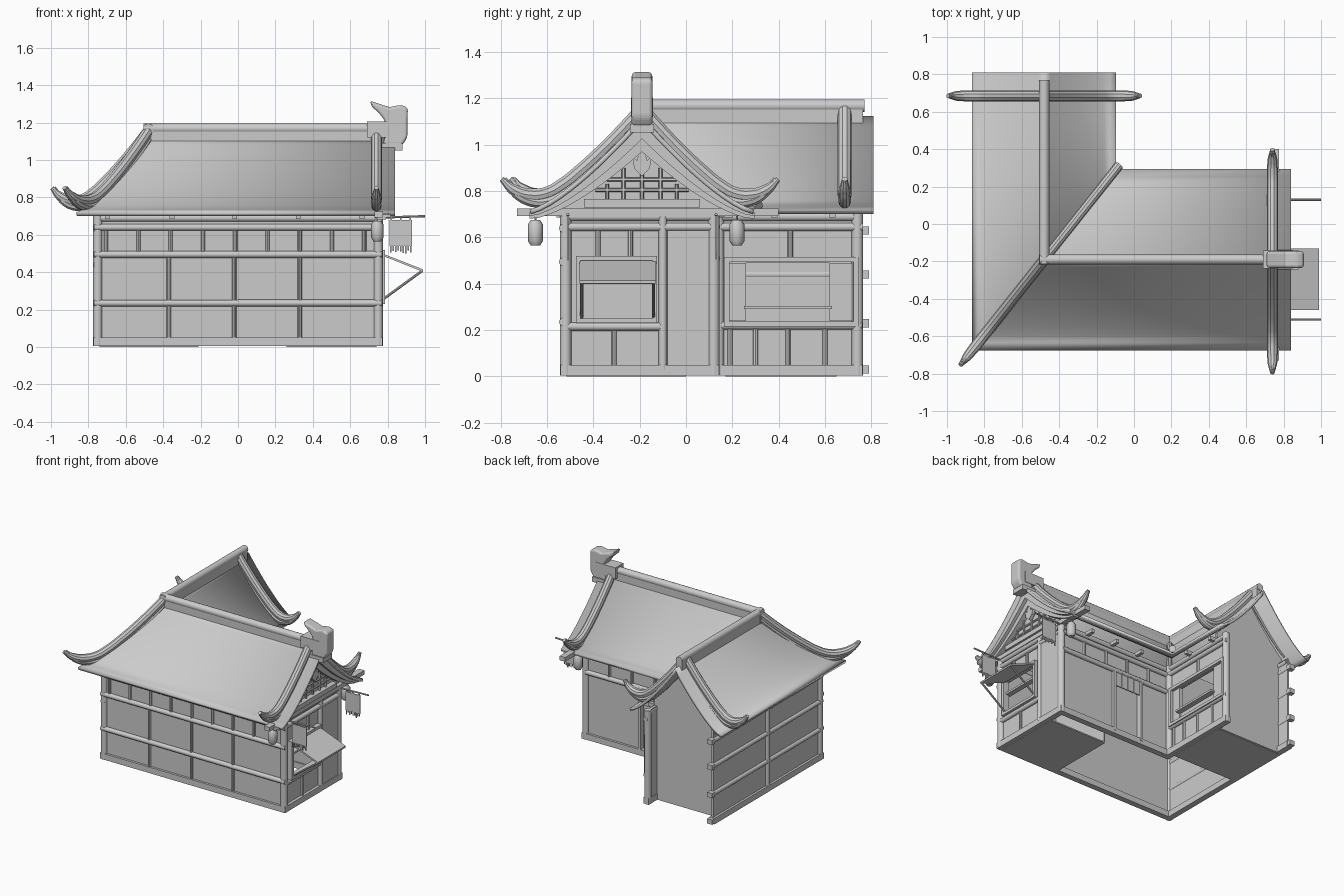
import bpy, bmesh, math, random
from mathutils import Vector

if "Cube" in bpy.data.objects:
    bpy.data.objects.remove(bpy.data.objects["Cube"])

random.seed(3)
RX, RY = -0.48, -0.19          # ridge crossing
HX, HY = 0.385, 0.485          # half spans of back wing and main wing


def finish(name, bm, smooth=False):
    bmesh.ops.recalc_face_normals(bm, faces=bm.faces)
    me = bpy.data.meshes.new(name)
    bm.to_mesh(me)
    bm.free()
    ob = bpy.data.objects.new(name, me)
    bpy.context.collection.objects.link(ob)
    if smooth:
        bpy.context.view_layer.objects.active = ob
        ob.select_set(True)
        bpy.ops.object.shade_smooth_by_angle(angle=math.radians(40))
        ob.select_set(False)
    return ob


def boxes(name, bounds):
    bm = bmesh.new()
    for x0, x1, y0, y1, z0, z1 in bounds:
        v = bmesh.ops.create_cube(bm, size=1)["verts"]
        bmesh.ops.scale(bm, vec=(x1 - x0, y1 - y0, z1 - z0), verts=v)
        bmesh.ops.translate(bm, vec=((x0 + x1) / 2, (y0 + y1) / 2, (z0 + z1) / 2), verts=v)
    return finish(name, bm)


def bars(name, items, r, seg=12):
    bm = bmesh.new()
    for p, q in items:
        p, q = Vector(p), Vector(q)
        d = q - p
        v = bmesh.ops.create_cone(bm, cap_ends=True, segments=seg, radius1=r, radius2=r, depth=d.length)["verts"]
        bmesh.ops.rotate(bm, matrix=d.to_track_quat("Z", "Y").to_matrix(), verts=v)
        bmesh.ops.translate(bm, vec=(p + q) / 2, verts=v)
    return finish(name, bm, True)


def prism(name, pts, axis, a, b):
    bm = bmesh.new()
    f = bm.faces.new([bm.verts.new((a, u, w) if axis == "x" else (u, a, w)) for u, w in pts])
    g = bmesh.ops.extrude_face_region(bm, geom=[f])["geom"]
    bmesh.ops.translate(bm, vec=(b - a, 0, 0) if axis == "x" else (0, b - a, 0),
                        verts=[e for e in g if isinstance(e, bmesh.types.BMVert)])
    return finish(name, bm)


def tube(name, pts, radii):
    cu = bpy.data.curves.new(name, "CURVE")
    cu.dimensions, cu.bevel_depth, cu.bevel_resolution = "3D", 1, 3
    cu.use_fill_caps, cu.resolution_u = True, 5
    sp = cu.splines.new("BEZIER")
    sp.bezier_points.add(len(pts) - 1)
    for bp, p, r in zip(sp.bezier_points, pts, radii):
        bp.co, bp.radius = p, r
        bp.handle_left_type = bp.handle_right_type = "AUTO"
    ob = bpy.data.objects.new(name, cu)
    bpy.context.collection.objects.link(ob)
    bpy.context.view_layer.objects.active = ob
    ob.select_set(True)
    bpy.ops.object.convert(target="MESH")
    bpy.ops.object.shade_smooth_by_angle()
    bpy.context.object.select_set(False)


def lathe(name, prof, loc, seg=10):
    bm = bmesh.new()
    rings = [[bm.verts.new((loc[0] + r * math.cos(6.28319 * i / seg), loc[1] + r * math.sin(6.28319 * i / seg),
                            loc[2] + z)) for i in range(seg)] for r, z in prof]
    for a, b in zip(rings, rings[1:]):
        for i in range(seg):
            bm.faces.new((a[i], a[(i + 1) % seg], b[(i + 1) % seg], b[i]))
    bm.faces.new(rings[0])
    bm.faces.new(rings[-1])
    return finish(name, bm, True)


def roof_z(s):
    return 0.72 + 0.405 * (1 - s) ** 1.35


# Swept L-shaped roof: four slopes meeting at ridges, hip and valley
bm = bmesh.new()
S = [i / 12 for i in range(13)]
for main, sg in ((1, -1), (1, 1), (0, -1), (0, 1)):
    prev = None
    for s in S:
        a = (RX + sg * HX * s, RY + sg * HY * s, roof_z(s))
        b = (0.84, a[1], a[2]) if main else (a[0], 0.81, a[2])
        cur = [bm.verts.new(a), bm.verts.new(b)]
        if prev:
            flip = (sg > 0) == bool(main)
            q = [prev[0], prev[1], cur[1], cur[0]]
            bm.faces.new(q if flip else q[::-1])
        prev = cur
bmesh.ops.remove_doubles(bm, verts=bm.verts, dist=0.0005)
roof = finish("roof", bm, True)
up = sum(p.normal.z for p in roof.data.polygons) > 0
mod = roof.modifiers.new("thickness", "SOLIDIFY")
mod.thickness, mod.offset = 0.02, -1 if up else 1

# Ridge caps
boxes("ridge_base", [(RX - .025, .72, RY - .022, RY + .022, 1.09, 1.165),
                     (RX - .022, RX + .022, RY, .765, 1.09, 1.165)])
bars("ridge_roll", [((RX - .025, RY, 1.168), (.72, RY, 1.168)), ((RX, RY - .025, 1.168), (RX, .77, 1.168))], .027)

# Upturned barge, hip and valley rolls
PATH = [(s, roof_z(s) + .03) for s in (0, .12, .25, .4, .55, .7)] + [(.85, .79), (1, .783), (1.14, .805), (1.25, .852)]
RAD = [.03] * 8 + [.026, .012]


def roll(name, fn, k):
    tube(name, [fn(s * k, z) for s, z in PATH], RAD)
    tube(name + "_lower", [fn(s * k * .98, z - .04 * (1 - (i / 9) ** 4)) for i, (s, z) in enumerate(PATH)],
         [r * .9 for r in RAD])


for sg, n in ((-1, "left"), (1, "right")):
    roll("front_barge_" + n, lambda s, z: (.74, RY + sg * HY * s, z), 1 if sg < 0 else .97)
    roll("back_barge_" + n, lambda s, z: (RX + sg * HX * s, .685, z), 1.07)
roll("hip_roll", lambda s, z: (RX - HX * s, RY - HY * s, z), .93)
tube("valley_roll", [(RX + HX * s, RY + HY * s, roof_z(min(s, 1)) + .012) for s in (0, .2, .4, .6, .8, 1.04)], [.025] * 6)

# Ridge end ornament with curled tail
boxes("ornament_saddle", [(.69, .85, RY - .048, RY + .048, 1.12, 1.205)])
orn = prism("ridge_ornament", [(.775, 1.08), (.88, 1.08), (.905, 1.12), (.908, 1.28), (.87, 1.295), (.81, 1.283),
            (.765, 1.297), (.705, 1.317), (.716, 1.285), (.755, 1.25), (.785, 1.21), (.79, 1.15)], "x", 0, .09)
for v in orn.data.vertices:      # profile was drawn as (x, z)
    v.co = (v.co.y, RY - .045 + v.co.x, v.co.z)
bv = orn.modifiers.new("bevel", "BEVEL")
bv.width, bv.segments = .018, 3
boxes("ornament_foot", [(.765, .88, RY - .052, RY + .052, 1.052, 1.09)])

# Gable walls (back one recessed) and layered boards on the front gable
for axis, c, h, w, n in (("x", RY, HY, .73, "front"), ("y", RX, HX, .64, "back")):
    both = [sg * s for sg, row in ((-1, S[::-1]), (1, S[1:])) for s in row]
    low = [t for t in both if abs(t) < .8]
    prism(n + "_gable_wall", [(c + h * t, roof_z(abs(t)) - .03) for t in low] + [(c + .74 * h, .69), (c - .74 * h, .69)],
          axis, w, w + .015)
    for i, (t0, t1, d0, d1) in enumerate(((.0, .09, .04, .085), (.08, .145, .015, .06))):
        if n == "back":
            continue
        line = [(c + h * t, roof_z(abs(t)) - .01 - t0 * (1 - .85 * abs(t))) for t in both]
        line += [(c + h * t, roof_z(abs(t)) - .01 - t1 * (1 - .8 * abs(t))) for t in both[::-1]]
        prism(f"{n}_gable_board_{i}", line, axis, w + d0, w + d1)
lat = [((.757, RY - k, z), (.757, RY + k, z)) for z, k in ((.805, .2), (.85, .15))]
lat += [((.757, RY + k, .75), (.757, RY + k, .98 - abs(k) * 1.0)) for k in (-.15, -.08, 0, .08, .15)]
bars("gable_lattice", lat, .008, 6)
prism("gable_flame", [(RY + a * .042, .865 + b * .11) for a, b in ((0, 0), (.8, .3), (1, .8), (.5, .6), (.35, .9),
      (0, 1), (-.35, .9), (-.5, .6), (-1, .8), (-.8, .3))], "x", .755, .78)
boxes("tie_beams", [(.73, .775, -.73, .40, .693, .725), (.735, .785, -.44, .06, .73, .765)])

# Walls, with openings for the two windows
boxes("walls", [
    (-.75, .75, -.525, -.51, .01, .71), (-.755, -.74, -.52, .75, .01, .71), (-.2, .05, .11, .125, .01, .71),
    (.29, .75, .11, .125, .01, .71), (.05, .29, .11, .125, .5, .71), (.06, .28, .095, .105, .01, .5),
    (-.75, -.2, .64, .655, .005, .71),
    (.735, .75, -.52, -.47, .01, .71), (.735, .75, -.13, .12, .01, .71),
    (.735, .75, -.47, -.13, .01, .23), (.735, .75, -.47, -.13, .51, .71),
    (-.215, -.2, .12, .26, .01, .71), (-.215, -.2, .62, .75, .01, .71),
    (-.215, -.2, .26, .62, .01, .3), (-.215, -.2, .26, .62, .49, .71)])
boxes("room_floors", [(.27, .74, -.515, .0, .0, .01), (-.74, -.21, .18, .65, .0, .01)])
boxes("room_partitions", [(.26, .27, -.515, .0, .0, .69), (-.74, -.21, .17, .18, .0, .69)])

# Posts, sills and rails
P = [(-.75, -.52), (.75, -.52), (.75, .12), (-.2, .14), (-.2, .74), (-.75, .74)]
bars("corner_posts", [((x, y, .005), (x, y, .71)) for x, y in P[:5]], .025)
sills, plates = [], []
for i in (0, 1, 2, 3, 5):
    (x0, y0), (x1, y1) = P[i], P[(i + 1) % 6]
    if i == 2:
        y1 = .12
    lo = (min(x0, x1) - .022, max(x0, x1) + .022, min(y0, y1) - .022, max(y0, y1) + .022)
    sills.append(lo + (.005, .05))
    plates.append(((x0, y0, .69), (x1, y1, .69)))
boxes("ground_sills", sills)
bars("top_plates", plates, .02)
rails = [((-.77, -.53, z), (.77, -.53, z)) for z in (.235, .495, .64)]
rails += [((-.753, -.54, z), (-.753, .785, z)) for z in (.23, .44, .63)]
rails += [((-.2, .13, z), (.75, .13, z)) for z in (.51, .645)]
rails += [((.755, -.52, .645), (.755, .12, .645)), ((.755, -.52, .215), (.755, -.1, .215)),
          ((-.195, .14, .645), (-.195, .765, .645)), ((-.195, .14, .22), (-.195, .76, .22))]
bars("wall_rails", rails, .018)
boxes("rail_ends", [(-.772, -.73, .755, .79, z - .018, z + .018) for z in (.03, .23, .44, .63)])
bars("main_studs", [((.757, -.1, .03), (.757, -.1, .69)), ((-.755, .11, .03), (-.755, .11, .69))], .018)
studs = [((x, -.528, .05), (x, -.528, .49)) for x in (-.37, -.02, .33)]
studs += [((-.705 + .1725 * i, -.528, .5), (-.705 + .1725 * i, -.528, .63)) for i in range(9)]
studs += [((x, .128, .52), (x, .128, .64)) for x in (-.02, .17, .36, .55)]
studs += [((.753, y, .52), (.753, y, .63)) for y in (-.38, -.24)] + [((.753, -.31, .05), (.753, -.31, .2))]
studs += [((-.197, y, .05), (-.197, y, .21)) for y in (.19, .30, .44, .60)] + [((-.197, .45, .51), (-.197, .45, .64))]
bars("studs", studs, .011, 8)
boxes("rafter_blocks", [(x, x + .025, -.56, -.49, .685, .712) for x in (-.71, -.365, -.03, .31, .65)]
      + [(x, x + .025, .1, .2, .685, .712) for x in (.08, .3, .52)]
      + [(-.23, -.14, y, y + .025, .685, .712) for y in (.37, .62)])


# Window and door frames
def frame(x0, x1, a0, a1, z0, z1, t):
    return [(x0, x1, a0, a0 + t, z0, z1), (x0, x1, a1 - t, a1, z0, z1),
            (x0, x1, a0, a1, z0, z0 + t), (x0, x1, a0, a1, z1 - t, z1)]


boxes("front_window", frame(.735, .785, -.475, -.125, .23, .52, .02) + [(.72, .76, -.47, -.13, .4, .415)])
boxes("back_window", frame(-.21, -.17, .165, .745, .215, .515, .022)
      + [(-.205, -.19, .18, .26, .24, .49), (-.205, -.19, .62, .73, .24, .49), (-.26, -.16, .25, .63, .29, .305)])
boxes("side_door", [(.75, .765, -.08, .10, .05, .63)])
boxes("rear_doorway", [(.04, .06, .1, .145, .03, .52), (.28, .3, .1, .145, .03, .52), (.04, .3, .1, .145, .5, .52)]
      + [(.065 + .054 * i, .115 + .054 * i, .132, .138, .39, .5) for i in range(4)])

# Propped shutter with struts
prism("shutter", [(-.002, .50), (.215, .415), (.215, .402), (-.002, .488)], "x", 0, .33)
for v in bpy.data.objects["shutter"].data.vertices:
    v.co = (v.co.y + .775, v.co.x - .46, v.co.z)
bars("shutter_struts", [((.775, y, .255), (.985, y, .408)) for y in (-.45, -.14)], .007, 8)

# Hanging banners with ragged fringe
for y, n in ((-.51, "left"), (.13, "right")):
    bars(n + "_banner_rod", [((.75, y, .692), (1.0, y, .7))], .006, 8)
    boxes(n + "_banner", [(.81, .93, y - .003, y + .003, .54, .68)]
          + [(.812 + .0135 * i, .82 + .0135 * i, y - .002, y + .002, .50 + random.random() * .025, .545) for i in range(9)]
          + [(x, x + .008, y - .004, y + .004, .67, .7) for x in (.815, .865, .918)])

# Lanterns under the gable eaves
for y, n in ((-.65, "left"), (.22, "right")):
    lathe(n + "_lantern", [(.02, -.055), (.033, -.035), (.033, .035), (.02, .055)], (.745, y, .62), 8)
    bars(n + "_lantern_cord", [((.745, y, .66), (.745, y, .71))], .004, 6)
